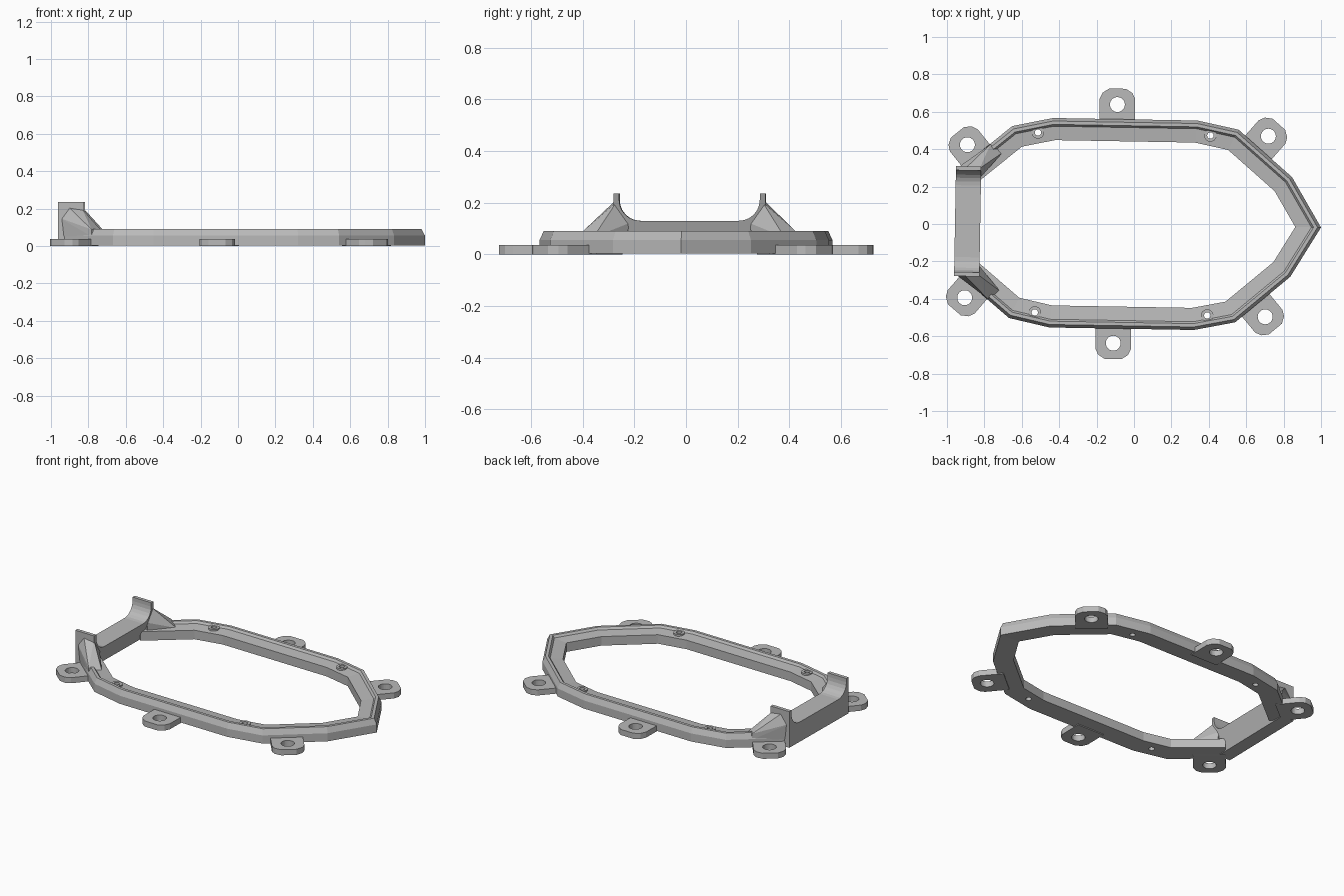
import bpy, bmesh, math
from mathutils import Vector, Matrix

if "Cube" in bpy.data.objects:
    bpy.data.objects.remove(bpy.data.objects["Cube"])

grey = bpy.data.materials.new("plain grey")
grey.use_nodes = True
grey.diffuse_color = (0.49, 0.49, 0.49, 1)
grey.node_tree.nodes["Principled BSDF"].inputs["Base Color"].default_value = (0.49, 0.49, 0.49, 1)

# The whole frame sits very slightly turned on its base
PLACE = Matrix.Translation((0, -0.001, 0)) @ Matrix.Rotation(math.radians(-1), 4, 'Z')


def finish(name, bm):
    bmesh.ops.recalc_face_normals(bm, faces=bm.faces)
    mesh = bpy.data.meshes.new(name)
    bm.to_mesh(mesh)
    bm.free()
    mesh.materials.append(grey)
    obj = bpy.data.objects.new(name, mesh)
    bpy.context.collection.objects.link(obj)
    obj.matrix_world = PLACE
    return obj


def loft(name, loops):
    """Closed solid through equal-length cross-section loops, capped at both ends."""
    bm = bmesh.new()
    rows = [[bm.verts.new(p) for p in loop] for loop in loops]
    n = len(rows[0])
    for a, b in zip(rows, rows[1:]):
        for i in range(n):
            j = (i + 1) % n
            bm.faces.new((a[i], a[j], b[j], b[i]))
    bm.faces.new(rows[0])
    bm.faces.new(rows[-1])
    return finish(name, bm)


def hull(name, points):
    bm = bmesh.new()
    for p in points:
        bm.verts.new(p)
    bmesh.ops.convex_hull(bm, input=bm.verts)
    return finish(name, bm)


def circle(x, y, z, r, n=24):
    return [(x + r * math.cos(i * math.tau / n), y + r * math.sin(i * math.tau / n), z)
            for i in range(n)]


def cut(obj, cutter):
    mod = obj.modifiers.new("hole", 'BOOLEAN')
    mod.operation = 'DIFFERENCE'
    mod.solver = 'EXACT'
    mod.object = cutter


def cutter_at(x, y, r):
    obj = loft("hole_cutter", [circle(x, y, -0.05, r), circle(x, y, 0.2, r)])
    obj.hide_render = True
    obj.hide_set(True)
    return obj


# Frame rail: faceted outline, swept with a lipped section and mitred corners
half = [(-0.925, 0.292), (-0.66, 0.513), (-0.443, 0.56), (0.33, 0.56),
        (0.55, 0.515), (0.84, 0.267)]
path = [Vector(p) for p in half + [(1, 0)] + [(x, -y) for x, y in reversed(half)]]
section = [(0, 0.003), (0, 0.055), (0.016, 0.09), (0.034, 0.09),
           (0.044, 0.076), (0.118, 0.068), (0.118, 0.01)]
loops = []
for i, p in enumerate(path):
    d1 = (p - path[i - 1]).normalized() if i else (path[1] - p).normalized()
    d2 = (path[i + 1] - p).normalized() if i < len(path) - 1 else d1
    n1, n2 = Vector((d1.y, -d1.x)), Vector((d2.y, -d2.x))
    mitre = (n1 + n2) / (1 + n1.dot(n2))
    loops.append([(p.x + mitre.x * o, p.y + mitre.y * o, z) for o, z in section])
rail = loft("frame_rail", loops)

# Cradle: end wall with a rounded trough, its inner face leaning outwards to the floor
wall, inner, floor, top, r = 0.294, 0.272, 0.13, 0.235, 0.08
side = [(inner - r + r * math.cos(a), floor + r - r * math.sin(a))
        for a in [k * math.pi / 12 for k in range(7)]]
trough = [(wall, 0.003), (wall, 0.115), (wall, top), (inner, top)] + side
trough += [(-y, z) for y, z in reversed(trough)]
loft("cradle", [[(-0.957, y, z) for y, z in trough],
                [(-0.87 if z < 0.1 else -0.822, y, z) for y, z in trough]])

for s, label in ((1, "left"), (-1, "right")):
    # Gusset: wedge rising from the rail to the outside of the cradle wall
    wedge = [(-0.775, 0.413, 0.088), (-0.775, 0.413, 0.05), (-0.95, 0.275, 0.05),
             (-0.95, 0.284, 0.15), (-0.905, 0.284, 0.212), (-0.83, 0.284, 0.2),
             (-0.825, 0.235, 0.12), (-0.825, 0.24, 0.06), (-0.71, 0.37, 0.066)]
    hull("gusset_" + label, [(x, s * y, z) for x, y, z in wedge])

    # Mounting tabs: slabs with chamfered ends and a bolt hole
    for spot, cx, cy, dx, dy in (("rear", -0.898, 0.409, -0.64, 0.77),
                                 ("middle", -0.1, 0.638, 0, 1),
                                 ("front", 0.71, 0.483, 0.65, 0.76)):
        out = Vector((dx, dy)).normalized()
        along = Vector((out.y, -out.x))
        edge = [(0.095, -0.115), (0.095, 0.03), (0.08, 0.062), (0.045, 0.085)]
        edge += [(-u, v) for u, v in reversed(edge)]
        pts = [Vector((cx, cy)) + along * u + out * v for u, v in edge]
        tab = loft(f"{spot}_tab_{label}",
                   [[(p.x, s * p.y, z) for p in pts] for z in (0, 0.036)])
        cut(tab, cutter_at(cx, s * cy, 0.04))

    # Screw bosses on the inner ledge, drilled through with the rail
    for x in (-0.522, 0.4):
        boss = loft("screw_boss_" + label,
                    [circle(x, s * 0.481, z, 0.033) for z in (0.03, 0.082)])
        drill = cutter_at(x, s * 0.481, 0.017)
        cut(boss, drill)
        cut(rail, drill)
